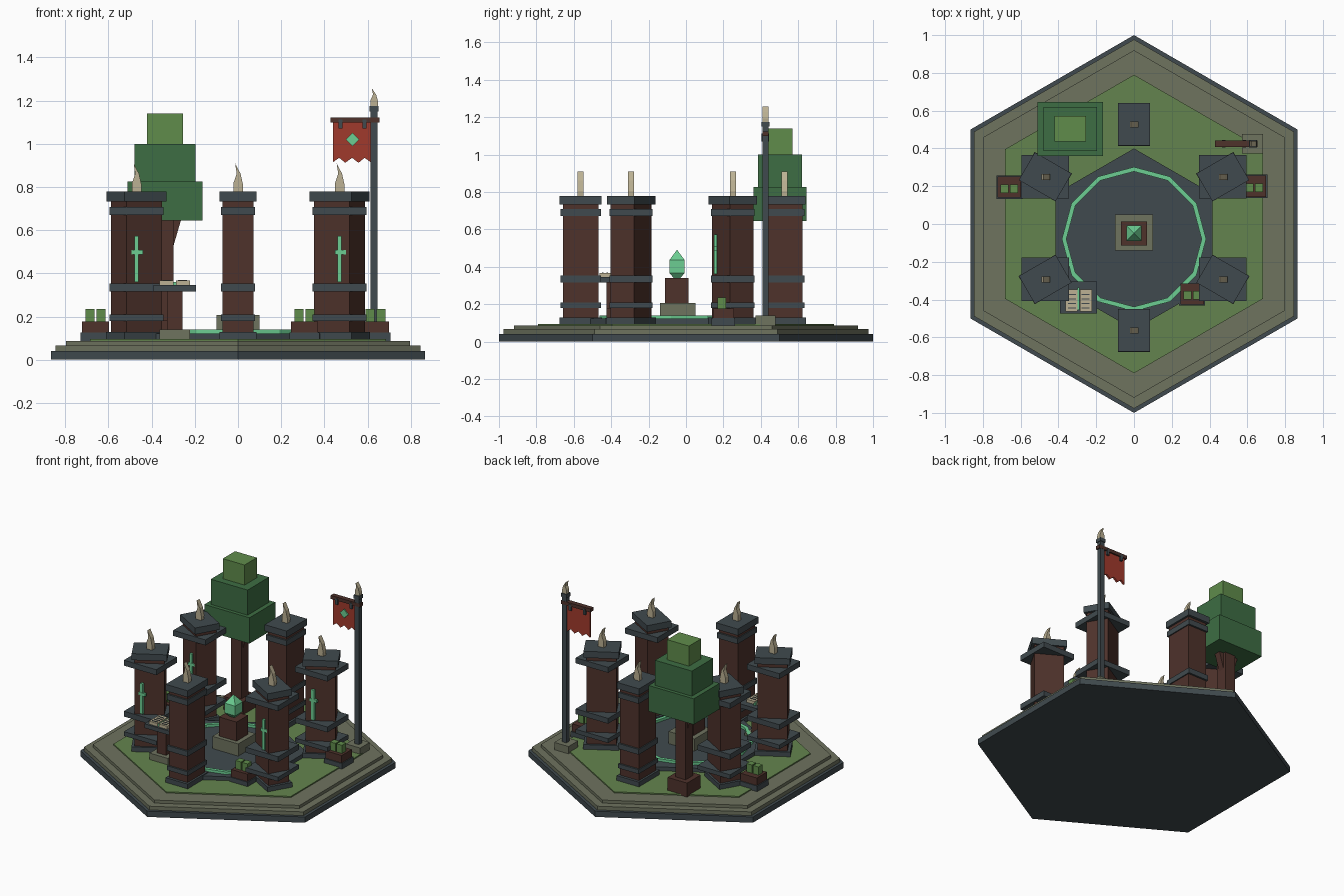
import bpy, bmesh, math
from mathutils import Matrix, Vector

if "Cube" in bpy.data.objects:
    bpy.data.objects.remove(bpy.data.objects["Cube"])


def material(name, rgb):
    lin = [((c / 255 + 0.055) / 1.055) ** 2.4 for c in rgb]
    m = bpy.data.materials.new(name)
    m.diffuse_color = (*lin, 1)
    m.use_nodes = True
    m.node_tree.nodes["Principled BSDF"].inputs["Base Color"].default_value = m.diffuse_color
    return m


SLATE = material("slate", (64, 74, 78))
BROWN = material("red_brown", (78, 50, 43))
STONE = material("mossy_stone", (110, 115, 95))
GRASS = material("grass_green", (100, 132, 78))
LEAF = material("dark_leaf", (61, 109, 67))
SPROUT = material("light_leaf", (96, 140, 75))
MINT = material("mint", (108, 206, 146))
BONE = material("bone", (188, 177, 147))
RED = material("banner_red", (160, 58, 44))


def finish(name, bm, mat):
    bmesh.ops.recalc_face_normals(bm, faces=bm.faces)
    me = bpy.data.meshes.new(name)
    bm.to_mesh(me)
    bm.free()
    me.materials.append(mat)
    ob = bpy.data.objects.new(name, me)
    bpy.context.collection.objects.link(ob)
    return ob


def box(name, mat, x, y, z0, z1, w, d, turn=0):
    bm = bmesh.new()
    bmesh.ops.create_cube(bm, size=1)
    bm.transform(Matrix.Translation((x, y, (z0 + z1) / 2))
                 @ Matrix.Rotation(math.radians(turn), 4, 'Z')
                 @ Matrix.Diagonal((w, d, z1 - z0, 1)))
    return finish(name, bm, mat)


def lathe(name, mat, x, y, profile, sides, start=90, closed=False):
    """Stack of regular polygons through (radius, z) points."""
    bm = bmesh.new()
    rings = []
    for r, z in profile:
        rings.append([bm.verts.new((x + r * math.cos(a), y + r * math.sin(a), z))
                      for a in (math.radians(start + 360 * i / sides) for i in range(sides))])
    pairs = list(zip(rings, rings[1:]))
    if closed:
        pairs.append((rings[-1], rings[0]))
    else:
        bm.faces.new(rings[0])
        bm.faces.new(rings[-1])
    for a, b in pairs:
        for i in range(sides):
            j = (i + 1) % sides
            bm.faces.new((a[i], a[j], b[j], b[i]))
    return finish(name, bm, mat)


def plate(name, mat, points, x, y, z, depth):
    """Outline in the xz plane, given thickness along y."""
    bm = bmesh.new()
    f = bm.faces.new([bm.verts.new((x + px, y - depth / 2, z + pz)) for px, pz in points])
    ext = bmesh.ops.extrude_face_region(bm, geom=[f])
    bmesh.ops.translate(bm, vec=(0, depth, 0),
                        verts=[v for v in ext['geom'] if isinstance(v, bmesh.types.BMVert)])
    return finish(name, bm, mat)


HORN = [(-.02, 0), (.022, 0), (.024, .03), (.012, .085), (-.013, .132), (-.006, .085), (-.02, .045)]

# Stepped hexagonal base, lawn and paved court
lathe("base_slab", SLATE, 0, 0, [(1, 0), (1, .04)], 6)
lathe("lower_step", STONE, 0, 0, [(.977, .04), (.977, .066)], 6)
lathe("upper_step", STONE, 0, 0, [(.92, .066), (.92, .087)], 6)
lathe("lawn", GRASS, 0, 0, [(.79, .08), (.79, .095)], 6)
CY = -.08
lathe("court_floor", SLATE, 0, CY, [(.48, .08), (.48, .122)], 6)
lathe("glowing_ring", MINT, 0, CY,
      [(.382, .115), (.382, .14), (.358, .14), (.358, .115)], 12, closed=True)


# Pillars with collars, caps and horns
def pillar(x, y):
    side = x != 0
    turn = -60 * (1 if x * y > 0 else -1) if side else 0
    bw, bd = (.25, .23) if side else (.158, .215)
    box("pillar_foot", SLATE, x, y, .085, .128, .172, .228, turn)
    box("pillar_shaft", BROWN, x, y, .12, .74, .144, .19, turn)
    for z0, z1 in ((.18, .21), (.315, .352), (.67, .708)):
        box("pillar_collar", SLATE, x, y, z0, z1, bw, bd)
    box("pillar_cap", SLATE, x, y, .733, .778, .17, .225, turn)
    plate("pillar_horn", BONE, HORN, x, y, .776, .032)
    if side:
        box("rune_stem", MINT, x, y - .092, .36, .572, .02, .016)
        box("rune_bar", MINT, x + .004, y - .093, .488, .508, .052, .016)


for px, py in ((0, .527), (0, -.563), (.47, .25), (-.47, .25), (.47, -.293), (-.47, -.293)):
    pillar(px, py)

# Central shrine with crystal
box("shrine_step", STONE, 0, -.045, .115, .207, .2, .19)
box("shrine_block", BROWN, 0, -.05, .207, .34, .135, .125)
h = math.sqrt(2)
lathe("crystal", MINT, 0, -.048,
      [(.018 * h, .34), (.041 * h, .367), (.041 * h, .435), (.001, .49)], 4, start=45)

# Reading table with open book
TX, TY = -.293, -.39
box("table_foot", STONE, TX, TY, .09, .14, .14, .13)
box("table_leg", BROWN, TX, TY, .14, .318, .07, .07)
box("table_top", SLATE, TX, TY, .316, .345, .195, .17)
for s in (-1, 1):
    box("page", BONE, TX + s * .038, TY - .015, .345, .366, .064, .115)
    for i in range(4):
        box("text_line", SLATE, TX + s * .036, TY - .055 + i * .024, .366, .369, .042, .007)
box("bookmark", MINT, TX, TY - .005, .345, .36, .01, .12)

# Planters
for x, y in ((-.66, .195), (.637, .2), (.308, -.37)):
    box("planter_foot", SLATE, x, y, .085, .126, .138, .125)
    box("planter_box", BROWN, x, y, .126, .178, .124, .112)
    for s in (-1, 1):
        box("planter_sprout", SPROUT, x + s * .025, y - .008, .17, .235, .042, .045)

# Tree in its pot
AX, AY = -.338, .503
box("tree_pot", BROWN, AX, AY, .085, .185, .15, .15)
box("tree_trunk", BROWN, AX, AY, .18, .66, .08, .08)
for s in (-1, 1):
    plate("tree_branch", BROWN,
          [(s * .03, .44), (s * .04, .53), (s * .075, .65), (s * .02, .65)], AX, AY, 0, .045)
box("lower_foliage", LEAF, AX, AY, .645, .825, .348, .285)
box("middle_foliage", LEAF, AX, AY, .825, 1.0, .284, .235)
box("top_foliage", SPROUT, AX, AY, 1.0, 1.14, .168, .135)

# Banner on a pole
BX, BY = .63, .425
box("banner_foot", STONE, .627, BY, .085, .138, .11, .105)
box("banner_pole", SLATE, BX, BY, .13, 1.16, .032, .032)
box("pole_socket", SLATE, BX, BY, 1.15, 1.175, .042, .042)
plate("pole_horn", BONE, [(px * .8, pz * .62) for px, pz in HORN], BX, BY, 1.175, .03)
box("banner_crossbar", BROWN, .542, BY, 1.098, 1.122, .226, .034)
zigzag = [(.44, .915), (.468, .935), (.497, .912), (.528, .935), (.558, .912), (.586, .935), (.614, .915)]
plate("banner_cloth", RED, zigzag + [(.614, 1.1), (.44, 1.1)], 0, BY, 0, .014)
for x in (.475, .585):
    box("banner_loop", SLATE, x, BY, 1.07, 1.112, .018, .04)
star = [(r * math.cos(a * math.pi / 4), r * math.sin(a * math.pi / 4))
        for a, r in ((i, .032 if i % 2 == 0 else .022) for i in range(8))]
plate("banner_emblem", MINT, star, .53, BY - .011, 1.02, .009)
